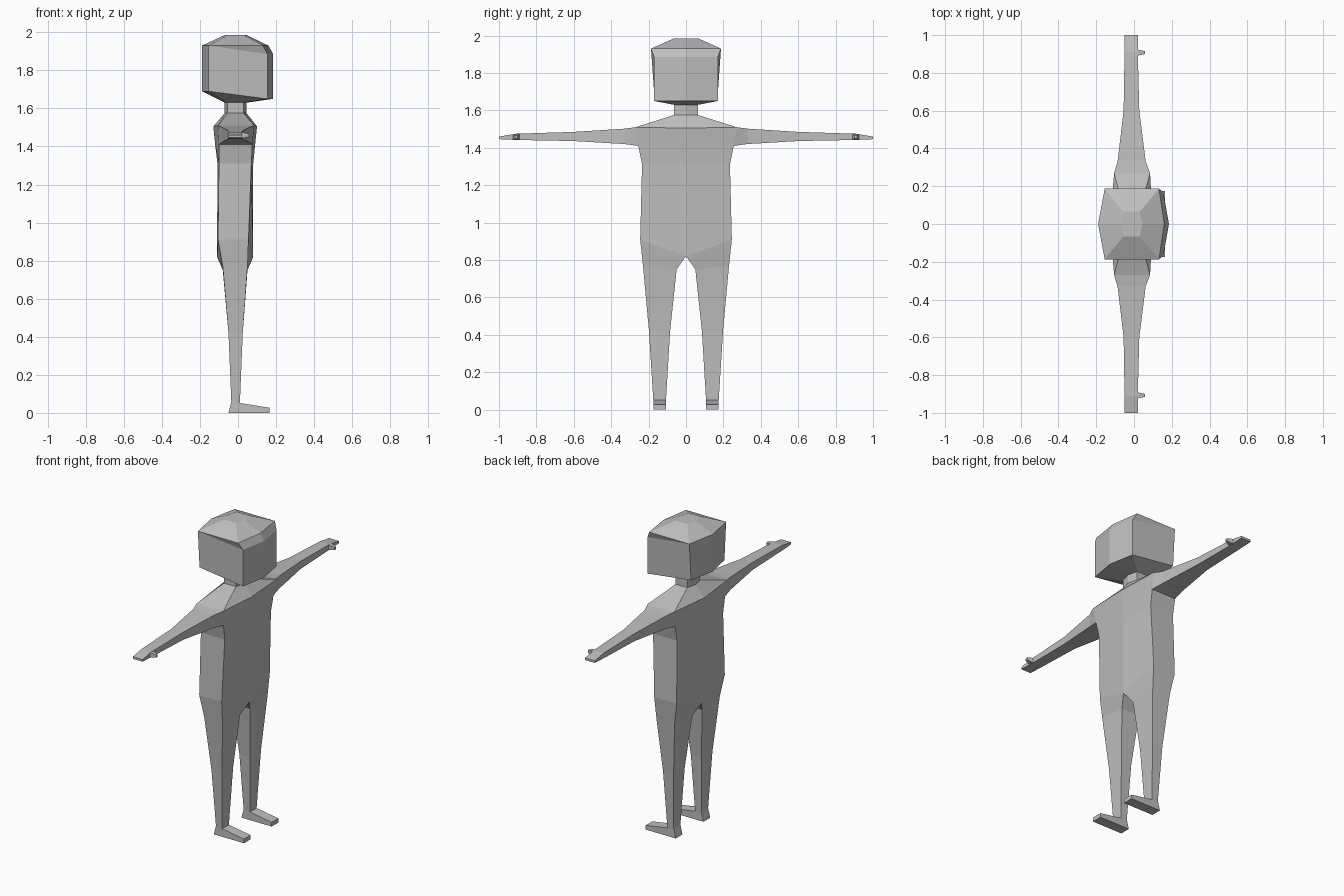
import bpy, bmesh

if "Cube" in bpy.data.objects:
    bpy.data.objects.remove(bpy.data.objects["Cube"])

grey = bpy.data.materials.new("plain grey")
grey.diffuse_color = (0.52, 0.52, 0.52, 1)
grey.use_nodes = True
grey.node_tree.nodes["Principled BSDF"].inputs["Base Color"].default_value = grey.diffuse_color


class Part:
    """Mesh whose faces are added on both sides of the y = 0 plane."""

    def __init__(self, name):
        self.name, self.bm, self.cache = name, bmesh.new(), {}

    def vert(self, p):
        key = tuple(round(c, 4) + 0.0 for c in p)
        if key not in self.cache:
            self.cache[key] = self.bm.verts.new(key)
        return self.cache[key]

    def face(self, pts):
        for s in (1, -1):
            vs = list(dict.fromkeys(self.vert((x, s * y, z)) for x, y, z in pts))
            if len(vs) > 2 and not self.bm.faces.get(vs):
                self.bm.faces.new(vs)

    def loft(self, rings, closed=True, skip=()):
        n = len(rings[0])
        for k, (a, b) in enumerate(zip(rings, rings[1:])):
            for i in range(n if closed else n - 1):
                if (k, i) not in skip:
                    j = (i + 1) % n
                    self.face([a[i], a[j], b[j], b[i]])

    def finish(self):
        bmesh.ops.recalc_face_normals(self.bm, faces=self.bm.faces[:])
        me = bpy.data.meshes.new(self.name)
        self.bm.to_mesh(me)
        self.bm.free()
        me.materials.append(grey)
        bpy.context.collection.objects.link(bpy.data.objects.new(self.name, me))


def half_ring(back_mid, back, front, front_mid, y, z_mid, z):
    """Half of a six-sided section: rear ridge, rear side, front side, front ridge."""
    return [(back_mid, 0, z_mid), (back, y, z), (front, y, z), (front_mid, 0, z_mid)]


def neck_ring(z):
    return half_ring(-0.07, -0.055, 0.03, 0.045, 0.065, z, z)


# Torso, open at the shoulder where the arm joins
body = Part("body")
torso = [
    neck_ring(1.575),
    half_ring(-0.13, -0.105, 0.085, 0.10, 0.27, 1.505, 1.51),
    half_ring(-0.12, -0.10, 0.075, 0.09, 0.255, 1.41, 1.41),
    half_ring(-0.108, -0.10, 0.07, 0.08, 0.235, 1.31, 1.31),
    half_ring(-0.11, -0.105, 0.055, 0.08, 0.245, 0.82, 0.91),
]
body.loft(torso, closed=False, skip={(1, 1)})
body.face(torso[0])

# Arms, ending in flat hands
shoulder = [torso[1][1], torso[1][2], torso[2][2], torso[2][1]]
arm = [shoulder]
for y, xb, xf, lo, hi in [(0.33, -0.087, 0.062, 1.42, 1.502), (0.60, -0.055, 0.028, 1.436, 1.485),
                          (0.91, -0.05, 0.02, 1.442, 1.475), (1.0, -0.05, 0.02, 1.446, 1.46)]:
    arm.append([(xb, y, hi), (xf, y, hi), (xf, y, lo), (xb, y, lo)])
body.loft(arm)
body.face(arm[-1])

# Legs: rear inner, rear outer, front outer, front inner
leg = [torso[-1]]
for xb, xf, yi, yo, zi, zo in [(-0.08, 0.05, 0.05, 0.23, 0.75, 0.77),
                               (-0.05, 0.025, 0.085, 0.198, 0.42, 0.42)]:
    leg.append([(xb, yi, zi), (xb, yo, zo), (xf, yo, zo), (xf, yi, zi)])
yi, yo = 0.107, 0.175
leg.append([(-0.035, yi, 0.06), (-0.035, yo, 0.06), (0.01, yo, 0.052), (0.01, yi, 0.052)])
body.loft(leg)

# Feet: side profile drawn across the ankle width
foot = [(-0.035, 0.06), (-0.05, 0), (0.165, 0), (0.165, 0.027), (0.01, 0.052)]
sides = [[(x, y, z) for x, z in foot] for y in (yi, yo)]
body.loft(sides, skip={(0, 4)})
for side in sides:
    body.face(side)
body.finish()

# Thumbs
thumb = Part("thumbs")
rings = [[(x, y0, hi), (x, y1, hi), (x, y1, lo), (x, y0, lo)] for x, y0, y1, lo, hi in
         [(0.015, 0.89, 0.925, 1.443, 1.474), (0.035, 0.895, 0.92, 1.445, 1.472),
          (0.058, 0.90, 0.915, 1.45, 1.467)]]
thumb.loft(rings)
thumb.face(rings[0])
thumb.face(rings[-1])
thumb.finish()

# Head with neck and overhanging cap of hair
head = Part("head")
skull = [
    neck_ring(1.575),
    neck_ring(1.63),
    [(-0.19, 0, 1.69), (-0.155, 0.17, 1.69), (0.155, 0.17, 1.65), (0.185, 0, 1.65)],
    [(-0.19, 0, 1.93), (-0.155, 0.187, 1.93), (0.155, 0.17, 1.885), (0.185, 0, 1.885)],
    [(-0.19, 0, 1.93), (-0.155, 0.187, 1.93), (0.132, 0.187, 1.93), (0.16, 0, 1.93)],
    neck_ring(1.985),
]
head.loft(skull, closed=False)
head.face(skull[0])
head.face(skull[-1])
head.finish()
